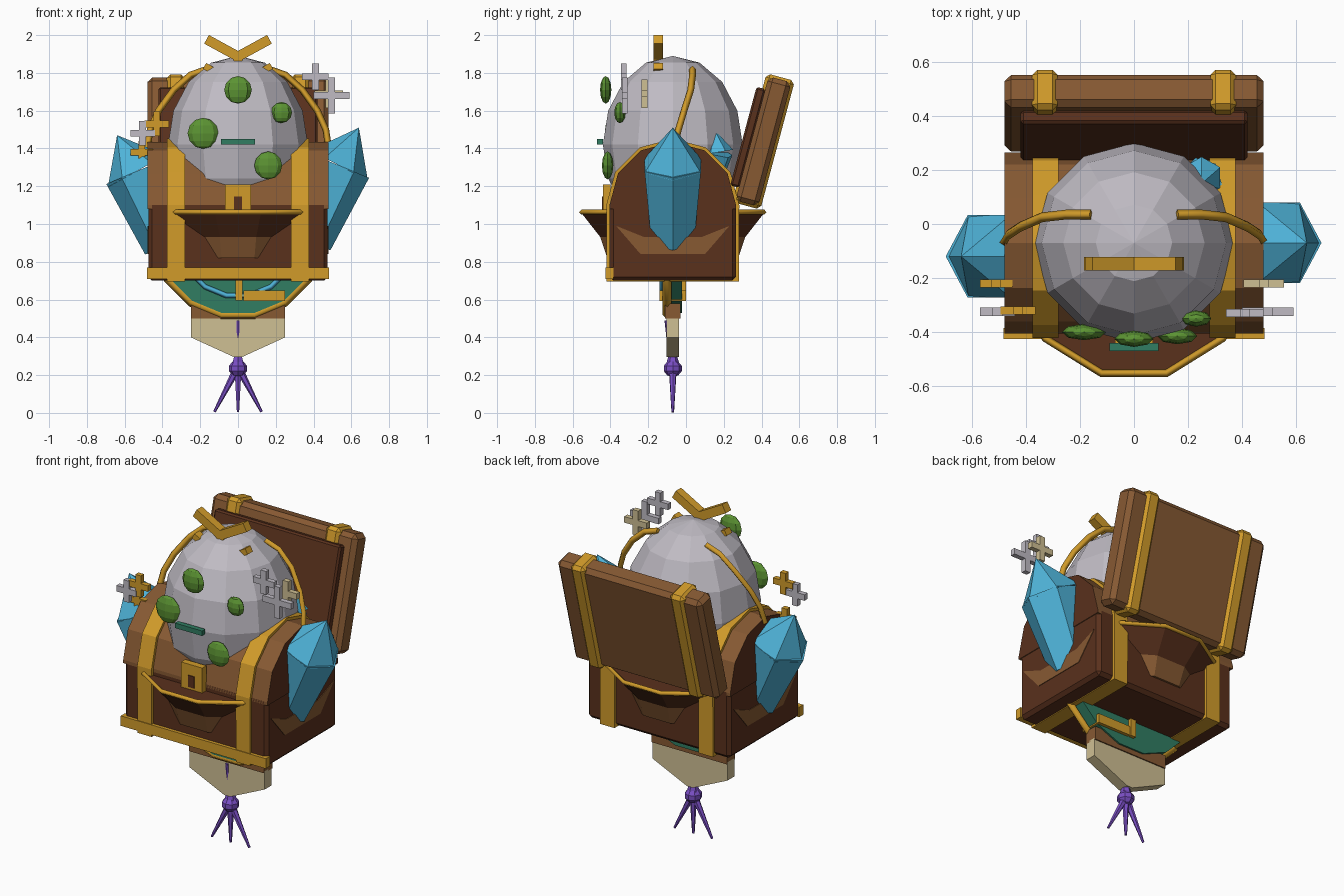
import bpy, bmesh
from math import sin, cos, pi, radians
from mathutils import Vector, Matrix

if "Cube" in bpy.data.objects:
    bpy.data.objects.remove(bpy.data.objects["Cube"], do_unlink=True)


def material(name, r, g, b):
    m = bpy.data.materials.new(name)
    m.use_nodes = True
    c = [(v / 255) ** 2.2 for v in (r, g, b)] + [1]
    m.diffuse_color = c
    m.node_tree.nodes["Principled BSDF"].inputs["Base Color"].default_value = c
    return m


WOOD = material("light brown wood", 134, 90, 54)
DARK = material("dark brown wood", 90, 52, 34)
GOLD = material("gold", 208, 154, 46)
GREY = material("pale grey", 190, 186, 194)
BLUE = material("crystal blue", 80, 178, 216)
MOSS = material("moss green", 92, 146, 54)
TEAL = material("teal", 52, 124, 98)
BEIGE = material("beige", 206, 190, 146)
PURPLE = material("purple", 122, 80, 196)

CY = -0.07  # depth of the chest centre line


def finish(name, bm, *mats):
    bmesh.ops.recalc_face_normals(bm, faces=bm.faces)
    me = bpy.data.meshes.new(name)
    bm.to_mesh(me)
    bm.free()
    ob = bpy.data.objects.new(name, me)
    bpy.context.collection.objects.link(ob)
    for m in mats:
        me.materials.append(m)
    return ob


def box(name, centre, size, mat, bevel=0, rot=None):
    bm = bmesh.new()
    bmesh.ops.create_cube(bm, size=1, matrix=Matrix.Diagonal((*size, 1)))
    ob = finish(name, bm, mat)
    ob.matrix_world = Matrix.Translation(centre) @ (rot or Matrix())
    if bevel:
        mod = ob.modifiers.new("bevel", "BEVEL")
        mod.width, mod.segments = bevel, 1
    return ob


def prism(name, pts, axis, a, b, *mats):
    """Extrude a 2D outline along x or y."""
    bm = bmesh.new()
    place = (lambda p, v: (v, *p)) if axis == "x" else (lambda p, v: (p[0], v, p[1]))
    face = bm.faces.new([bm.verts.new(place(p, a)) for p in pts])
    out = bmesh.ops.extrude_face_region(bm, geom=[face])
    move = Vector((b - a, 0, 0) if axis == "x" else (0, b - a, 0))
    bmesh.ops.translate(bm, vec=move, verts=[v for v in out["geom"] if isinstance(v, bmesh.types.BMVert)])
    if face not in bm.faces[:]:
        bm.faces.new([v for v in bm.verts][:len(pts)])
    return finish(name, bm, *mats)


def rod(name, p, q, r1, r2, mat, sides=6):
    p, q = Vector(p), Vector(q)
    bm = bmesh.new()
    bmesh.ops.create_cone(bm, cap_ends=True, segments=sides, radius1=r1, radius2=r2, depth=(q - p).length)
    ob = finish(name, bm, mat)
    ob.matrix_world = Matrix.Translation((p + q) / 2) @ (q - p).to_track_quat("Z", "Y").to_matrix().to_4x4()
    return ob


def ball(name, centre, radii, seg, rings, mat):
    bm = bmesh.new()
    bmesh.ops.create_uvsphere(bm, u_segments=seg, v_segments=rings, radius=1)
    ob = finish(name, bm, mat)
    ob.location, ob.scale = centre, radii
    return ob


def wire(name, pts, radius, mat, closed=False):
    cu = bpy.data.curves.new(name, "CURVE")
    cu.dimensions, cu.bevel_depth, cu.bevel_resolution, cu.use_fill_caps = "3D", radius, 0, True
    sp = cu.splines.new("POLY")
    sp.points.add(len(pts) - 1)
    for sp_point, p in zip(sp.points, pts):
        sp_point.co = (*p, 1)
    sp.use_cyclic_u = closed
    cu.materials.append(mat)
    ob = bpy.data.objects.new(name, cu)
    bpy.context.collection.objects.link(ob)
    return ob


def arch(r, base, half):
    """Chest outline in y and z with a six-sided round top."""
    top = [(CY + r * cos(i * pi / 6), 1.1 + r * sin(i * pi / 6)) for i in range(7)]
    return [(CY + half, base), *top, (CY - half, base)]


# Chest
box("chest_body", (0, CY, 0.91), (0.95, 0.67, 0.42), DARK, 0.02)
lid = prism("chest_lid", arch(0.335, 1.08, 0.335), "x", -0.48, 0.48, WOOD, DARK)
for f in lid.data.polygons:
    f.material_index = int(abs(f.normal.x) > 0.5)
for s, side in ((-1, "right"), (1, "left")):
    prism(side + "_chest_strap", arch(0.352, 0.695, 0.35), "x", s * 0.28, s * 0.375, GOLD)
box("front_base_bar", (0, -0.405, 0.74), (0.965, 0.04, 0.06), GOLD)
box("latch", (0, -0.42, 1.13), (0.14, 0.04, 0.16), GOLD)
box("latch_slot", (0, -0.442, 1.11), (0.04, 0.006, 0.07), DARK)

# Bowl that passes through the chest, with a gold rim
for name, z0, z1, k0, k1, mat in (("bowl_upper", 0.93, 1.06, 0.79, 1, DARK),
                                  ("bowl_lower", 0.82, 0.93, 0.715, 0.79, WOOD)):
    bm = bmesh.new()
    bmesh.ops.create_cone(bm, cap_ends=True, segments=12, radius1=k0 / cos(pi / 12),
                          radius2=k1 / cos(pi / 12), depth=z1 - z0)
    bmesh.ops.rotate(bm, verts=bm.verts, matrix=Matrix.Rotation(pi / 12, 3, "Z"))
    bmesh.ops.scale(bm, verts=bm.verts, vec=(0.455, 0.485, 1))
    bowl = finish(name, bm, mat)
    bowl.location = (0, CY, (z0 + z1) / 2)
angles = [(i + 0.5) * pi / 6 for i in range(12)]
wire("bowl_rim", [(0.465 * cos(a), CY + 0.5 * sin(a), 1.063) for a in angles], 0.014, GOLD, True)
smile = [(-0.3, 0.99), (-0.17, 0.84), (0.17, 0.84), (0.3, 0.99), (0.15, 0.93), (-0.15, 0.93)]
for s, side in ((-1, "right"), (1, "left")):
    prism(side + "_bowl_panel", [(CY + y, z) for y, z in smile], "x", s * 0.472, s * 0.479, WOOD)

# Open back panel
tilt = Matrix.Rotation(radians(-15), 4, "X")
hinge = Vector((0, 0.41, 1.437))
box("back_panel", hinge, (0.96, 0.125, 0.68), WOOD, 0.025, tilt)
box("back_panel_lining", hinge + tilt @ Vector((0, -0.085, 0)), (0.84, 0.05, 0.54), DARK, 0.01, tilt)
for s, side in ((-1, "right"), (1, "left")):
    box(side + "_panel_strap", hinge + Vector((s * 0.33, 0, 0)), (0.095, 0.155, 0.705), GOLD, 0.02, tilt)

# Egg with its moss, bar and crown
ball("egg", (0, CY, 1.42), (0.37, 0.37, 0.47), 12, 8, GREY)
for x, y, z, r in ((0, -0.425, 1.71, 0.073), (0.23, -0.35, 1.59, 0.056),
                   (-0.185, -0.4, 1.48, 0.082), (0.16, -0.415, 1.31, 0.074)):
    ball("moss_clump", (x, y, z), (r, 0.03, r), 8, 6, MOSS)
box("teal_bar", (0, -0.455, 1.435), (0.18, 0.03, 0.03), TEAL)
for s, side in ((-1, "right"), (1, "left")):
    turn = Matrix.Rotation(-s * 0.5, 4, "Y")
    box(side + "_crown_bar", (s * 0.07, -0.148, 1.925), (0.22, 0.05, 0.052), GOLD, 0, turn)
    box(side + "_crown_stud", (s * 0.155, -0.148, 1.825), (0.05, 0.05, 0.035), GOLD, 0, turn)
    path = [(0.16, 0.035, 1.82), (0.25, 0.035, 1.79), (0.34, 0.025, 1.71), (0.42, -0.01, 1.6),
            (0.465, -0.04, 1.5), (0.48, -0.065, 1.4)]
    wire(side + "_egg_hoop", [(s * x, y, z) for x, y, z in path], 0.018, GOLD)


# Crystals
def crystal(name, base, belly, tip, r):
    rod(name + "_shaft", base, belly, r * 0.75, r, BLUE)
    rod(name + "_tip", belly, tip, r, 0, BLUE)


crystal("left_crystal", (0.37, CY, 0.91), (0.535, CY, 1.31), (0.64, CY, 1.51), 0.172)
crystal("right_crystal", (-0.37, -0.12, 0.89), (-0.535, -0.12, 1.28), (-0.64, -0.12, 1.47), 0.176)
crystal("back_crystal", (0.2, 0.12, 1.2), (0.25, 0.17, 1.38), (0.25, 0.15, 1.5), 0.08)


# Floating plus shapes
def plus(x, y, z, r, mat):
    w = 0.018
    corner = [(w, r), (w, w), (r, w)]
    pts = []
    for i in range(4):
        c, s = (1, 0, -1, 0)[i], (0, -1, 0, 1)[i]
        pts += [(x + c * a - s * b, z + s * a + c * b) for a, b in corner]
    prism("floating_plus", pts, "y", y - 0.015, y + 0.015, mat)


plus(0.41, -0.33, 1.78, 0.07, GREY)
plus(0.495, -0.325, 1.68, 0.095, GREY)
plus(0.48, -0.22, 1.69, 0.075, BEIGE)
plus(-0.43, -0.32, 1.53, 0.065, GOLD)
plus(-0.505, -0.325, 1.48, 0.065, GREY)
plus(-0.51, -0.22, 1.38, 0.06, GOLD)


# Upright disc emblem, showing below the chest
def disc(r, z, n=16):
    return [(r * cos(2 * pi * (i + 0.5) / n), z + r * sin(2 * pi * (i + 0.5) / n)) for i in range(n)]


prism("teal_disc", disc(0.44, 0.96), "y", -0.12, -0.02, TEAL)
wire("disc_rim", [(x, -0.1, z) for x, z in disc(0.445, 0.955)], 0.024, GOLD, True)
wire("blue_ring", [(x, -0.125, z) for x, z in disc(0.315, 0.93)], 0.014, BLUE, True)
box("gold_arm", (0.14, CY, 0.62), (0.22, 0.14, 0.055), GOLD)
box("gold_post", (0.005, CY, 0.655), (0.035, 0.14, 0.12), GOLD)

# Hanging block, pointed plate and purple tassel
box("brown_block", (0, CY, 0.54), (0.5, 0.08, 0.08), WOOD)
prism("pointed_plate", [(-0.25, 0.51), (-0.25, 0.4), (-0.02, 0.295), (0.02, 0.295), (0.25, 0.4), (0.25, 0.51)],
      "y", CY - 0.033, CY + 0.033, BEIGE)
rod("tassel_cord", (0, -0.105, 0.49), (0, -0.08, 0.26), 0.009, 0.009, PURPLE)
rod("tassel_neck", (0, CY, 0.31), (0, CY, 0.26), 0.02, 0.035, PURPLE)
ball("tassel_knot", (0, CY, 0.235), (0.05, 0.05, 0.045), 8, 5, PURPLE)
for x in (-0.125, 0, 0.125):
    rod("tassel_strand", (x * 0.1, CY, 0.22), (x, CY, 0.005), 0.02, 0.007, PURPLE)
